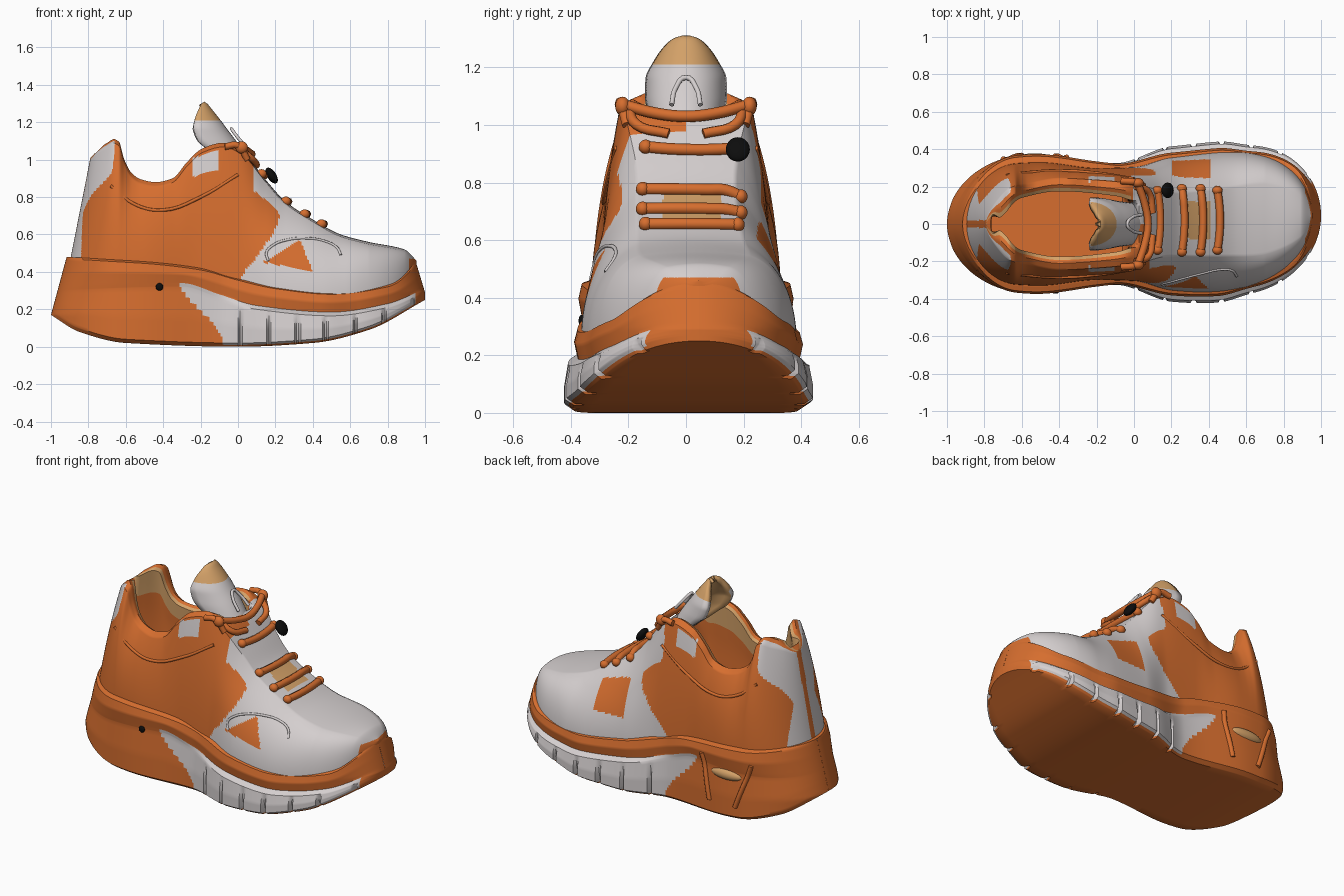
import bpy, bmesh, math
from mathutils import Vector
from mathutils.bvhtree import BVHTree

if "Cube" in bpy.data.objects:
    bpy.data.objects.remove(bpy.data.objects["Cube"])


def material(name, colour):
    mat = bpy.data.materials.new(name)
    mat.use_nodes = True
    mat.diffuse_color = (*colour, 1)
    mat.node_tree.nodes["Principled BSDF"].inputs["Base Color"].default_value = (*colour, 1)
    return mat


orange = material("orange", (.67, .155, .028))
white = material("soft white", (.66, .62, .62))
tan = material("tan", (.66, .36, .14))
black = material("black", (.004, .004, .004))
ORANGE, WHITE, TAN = range(3)


def curve(*knots):
    """Smooth, overshoot-free function through (position, value) knots."""
    def rise(i):
        (a, p), (b, q) = knots[i], knots[i + 1]
        return (q - p) / (b - a)

    def slope(i):
        if i == 0 or i == len(knots) - 1:
            return rise(max(i - 1, 0))
        a, b = rise(i - 1), rise(i)
        return 2 * a * b / (a + b) if a * b > 0 else 0

    def evaluate(x):
        if x <= knots[0][0]:
            return knots[0][1]
        for i in range(len(knots) - 1):
            (a, p), (b, q) = knots[i], knots[i + 1]
            if x <= b:
                t, d = (x - a) / (b - a), b - a
                s = 1 - t
                return (p * s * s * (1 + 2 * t) + q * t * t * (3 - 2 * t)
                        + d * s * t * (s * slope(i) - t * slope(i + 1)))
        return knots[-1][1]
    return evaluate


def step(a, b, x):
    t = min(max((x - a) / (b - a), 0), 1)
    return t * t * (3 - 2 * t)


def rounded(x, back, front, back_radius, front_radius):
    """Plan rounding factor that closes both ends of the shoe."""
    a = max(0, (back + back_radius - x) / back_radius)
    b = max(0, (x - front + front_radius) / front_radius)
    return math.sqrt(max(1 - a * a - b * b, 1e-6))


def finish(name, bm, mats, angle=40):
    bmesh.ops.remove_doubles(bm, verts=bm.verts, dist=.0006)
    bmesh.ops.recalc_face_normals(bm, faces=bm.faces)
    mesh = bpy.data.meshes.new(name)
    bm.to_mesh(mesh)
    bm.free()
    obj = bpy.data.objects.new(name, mesh)
    bpy.context.collection.objects.link(obj)
    for mat in mats:
        mesh.materials.append(mat)
    bpy.ops.object.select_all(action='DESELECT')
    obj.select_set(True)
    bpy.context.view_layer.objects.active = obj
    bpy.ops.object.shade_smooth_by_angle(angle=math.radians(angle))
    return obj


def loft(name, back, front, section, lean, paint, count=320):
    """Mirrored half sections (y, z) along x, bending toward the toe."""
    bm = bmesh.new()
    rows = []
    for i in range(count + 1):
        t = i / count
        x = back + (front - back) * (t - .9 * math.sin(math.tau * t) / math.tau)
        half = section(x)
        strip = half + [(-y, z) for y, z in half[-2::-1]]
        shift = .045 * step(.2, 1, x)
        rows.append([bm.verts.new((x + lean(x, z), y + shift, z)) for y, z in strip])
    last = len(rows[0]) - 1
    for r, s in zip(rows, rows[1:]):
        for j in range(last):
            face = bm.faces.new((r[j], r[j + 1], s[j + 1], s[j]))
            face.material_index = paint(face.calc_center_median(), min(j, last - 1 - j))
    obj = finish(name, bm, [orange, white, tan])
    return obj, BVHTree.FromPolygons([v.co for v in obj.data.vertices],
                                     [p.vertices for p in obj.data.polygons])


def densify(points, n):
    return [tuple(Vector(a).lerp(Vector(b), k / n)) for a, b in zip(points, points[1:])
            for k in range(n)] + [points[-1]]


# Sole: outsole, sidewall and the raised band
sole_width = curve((-1, .33), (-.8, .345), (-.52, .37), (-.1, .325), (.2, .415), (.45, .43), (.65, .395), (1, .385))
sole_bottom = curve((-1, .17), (-.85, .08), (-.6, .02), (0, 0), (.4, .02), (.7, .09), (1, .25))
band_bottom = curve((-1, .32), (-.3, .34), (-.1, .28), (.1, .22), (.5, .185), (.8, .23), (1, .31))
sole_top = curve((-1, .48), (-.5, .455), (-.2, .42), (0, .365), (.2, .32), (.5, .29), (.8, .33), (1, .45))


def sole_section(x):
    r = rounded(x, -1, 1, .37, .4)
    w, low, mid, top = sole_width(x) * r, sole_bottom(x), band_bottom(x), sole_top(x)
    notch = .035 * r if x > 0 and (x * 6.5) % 1 < .12 else 0
    slim = 1 - .09 * step(-.2, .2, x)
    return densify([(0, low), (w * .93 - notch, low), (w - notch, low + .02),
                    (w - notch * .6, low + (mid - low) * .45), (w * .97, mid - .02),
                    (w * slim * .98, mid), (w * slim * 1.01, mid + (top - mid) * .5),
                    (w * slim * .98, top - .01), (w * slim * .9, top), (0, top)], 6)


def paint_sole(c, j):
    under_band = 9 <= j < 30
    ahead = c.x > -.08 - .24 * step(.02, .36, c.z)
    return WHITE if under_band and ahead and c.x < .95 else ORANGE


def sole_lean(x, z):
    return .27 * max(z - .17, 0) * (1 - step(-1, -.6, x)) - .3 * max(z - .29, 0) * step(.8, 1, x)


sole, sole_surface = loft("sole", -1, 1, sole_section, sole_lean, paint_sole)

# Upper: outer walls, collar, lining and toe box in one shell
base_width = curve((-.9, .3), (-.5, .33), (-.2, .3), (0, .305), (.2, .355), (.45, .372), (.7, .35), (1, .34))
rim_height = curve((-.9, 1.01), (-.86, 1.05), (-.78, 1.08), (-.7, 1.1), (-.65, 1.085), (-.61, .99), (-.57, .92),
                   (-.52, .885), (-.44, .87), (-.35, .89), (-.27, .98), (-.19, 1.05), (-.08, 1.08), (.02, 1.04),
                   (.15, .89), (.25, .78), (.4, .68), (.55, .6), (.7, .56), (.89, .52), (.955, .46))
rim_width = curve((-.9, .18), (-.6, .21), (-.4, .245), (-.2, .235), (0, .215), (.2, .17), (.45, .18), (.7, .2))
mouth_width = curve((-.87, .005), (-.75, .06), (-.6, .14), (-.4, .175), (-.1, .15), (.05, .1))
fullness = curve((-.5, .6), (.1, .5), (.4, .6), (.7, .85))
WALL = 44


def upper_section(x):
    r = rounded(x, -.9, .955, .27, .38)
    w, rim, top = base_width(x) * r, rim_width(x) * r, rim_height(x)
    low, inner, edge = sole_top(x) - .03, min(mouth_width(x), rim_width(x) * r * .8), top - .012
    base, peak = Vector((w, low)), Vector((rim, edge))
    knee = Vector((w * .98, low + fullness(x) * (edge - low)))
    half = []
    for k in range(WALL):
        t = k / WALL
        half.append(tuple(base * (1 - t) ** 2 + knee * 2 * t * (1 - t) + peak * t * t))
    opened = step(-.88, -.8, x) * (1 - step(-.06, .03, x))
    floor = .5
    inside = densify([(rim, edge), ((rim + inner) / 2, top + .01), (inner, edge),
                      (inner + .015, (top + floor) / 2), (inner + .015, floor), (0, floor)], 4)
    for k, p in enumerate(inside):
        t = k / (len(inside) - 1)
        crown = Vector((rim * (1 - t), edge + .012 * (1 - (1 - t) ** 2)))
        half.append(tuple(crown.lerp(Vector(p), opened)))
    return half


quarter_edge = curve((.38, .02), (.55, .15), (.7, .22), (.76, .18), (.85, .08), (1.1, .1))
heel_edge = curve((.45, -.84), (.7, -.83), (.8, -.79), (.95, -.67), (1.07, -.66))


def paint_upper(c, j):
    if j >= WALL + 6 and -.8 < c.x < -.02:
        return TAN if j < WALL + 10 else ORANGE
    if c.x > .915 and c.z < .47:
        return ORANGE
    if .27 < c.x < .41 and -.08 < c.y < .12 and j > WALL:
        return TAN
    if c.x < heel_edge(c.z):
        return WHITE if abs(c.y) > .02 and j < WALL + 2 else ORANGE
    if -.24 < c.x < -.1 and .93 < c.z - .3 * (c.x + .17) < 1.03:
        return WHITE
    if c.y > 0:
        patch = .2 < c.x < .41 and .44 < c.z < .67 - .3 * (c.x - .19)
        return ORANGE if patch or c.x < quarter_edge(c.z) - .1 else WHITE
    flank = c.z > .45 - .2 * (c.x - .15) and c.z < .46 + .62 * (c.x - .15) and c.x < .4 - .4 * (c.z - .4)
    return ORANGE if flank or c.x < quarter_edge(c.z) else WHITE


upper, upper_surface = loft("upper", -.9, .955, upper_section,
                            lambda x, z: .2 * max(z - .45, 0) * (1 - step(-.92, -.58, x)), paint_upper)


def on_top(x, y, lift):
    hit = upper_surface.ray_cast(Vector((x, y, 2)), Vector((0, 0, -1)))[0]
    return Vector((x, y, (hit.z if hit else .9) + lift))


def on_side(surface, x, z, side):
    hit = surface.ray_cast(Vector((x, side, z)), Vector((0, -side, 0)))[0]
    return hit or Vector((x, side * .3, z))


def tube(name, points, radius, mat):
    data = bpy.data.curves.new(name, 'CURVE')
    data.dimensions = '3D'
    data.bevel_depth = radius
    data.bevel_resolution = 2
    data.resolution_u = 5
    data.use_fill_caps = True
    spline = data.splines.new('BEZIER')
    spline.bezier_points.add(len(points) - 1)
    for knot, p in zip(spline.bezier_points, points):
        knot.co = p
        knot.handle_left_type = knot.handle_right_type = 'AUTO'
    data.materials.append(mat)
    obj = bpy.data.objects.new(name, data)
    bpy.context.collection.objects.link(obj)


def blob(name, place, size, mat, tilt=0):
    bm = bmesh.new()
    bmesh.ops.create_uvsphere(bm, u_segments=20, v_segments=12, radius=1)
    obj = finish(name, bm, [mat], 80)
    obj.location, obj.scale, obj.rotation_euler.y = place, size, tilt


# Tongue: deeply cupped tab with a tan tip, tan lining and a pale inner patch
tongue_rows = [(.12, .86, .1, .03), (.04, 1.02, .13, .16), (-.01, 1.1, .145, .2), (-.055, 1.16, .143, .18),
               (-.1, 1.22, .115, .13), (-.14, 1.27, .08, .07), (-.165, 1.3, .045, .03), (-.18, 1.31, .015, 0)]
profile = [curve(*[(i, row[a]) for i, row in enumerate(tongue_rows)]) for a in range(4)]
bm = bmesh.new()
grid = []
for n in range(43):
    x, z, width, cup = [track(n / 6) for track in profile]
    grid.append([bm.verts.new((x - cup * t * t, width * math.sin(t * 1.4), z)) for t in [k / 8 - 1 for k in range(17)]])
for lower, higher in zip(grid, grid[1:]):
    for k in range(16):
        face = bm.faces.new((lower[k], lower[k + 1], higher[k + 1], higher[k]))
        face.material_index = int(face.calc_center_median().z > 1.21)
tongue = finish("tongue", bm, [white, tan, tan])
if tongue.data.polygons[0].normal.x < 0:
    tongue.data.flip_normals()
thick = tongue.modifiers.new("padding", 'SOLIDIFY')
thick.thickness = .035
thick.offset = -1
thick.material_offset = 1
blob("tongue_patch", (-.095, 0, 1.13), (.01, .07, .08), white, -.6)
tube("tongue_loop", [(.04, -.05, 1.07), (-.01, -.035, 1.13), (-.035, 0, 1.165), (-.01, .035, 1.13),
                     (.04, .05, 1.07)], .009, white)

# Laces: bars over the throat, side strands and the collar loop
for x, reach in ((.46, .16), (.37, .17), (.27, .17), (.14, .16)):
    spots = [on_top(x - .014 * (k / 3) ** 2, reach * k / 3 + .02, .012) for k in range(-3, 4)]
    tube("lace_bar", spots, .021, orange)
    for end in (spots[0], spots[-1]):
        blob("lace_knot", end, (.027, .024, .025), orange)
for side in (-1, 1):
    tube("lace_strand", [(.01, side * .2, 1.06), (.08, side * .17, 1.0), (.1, side * .06, .97)], .018, orange)
    tube("collar_lace", [(-.07, side * .23, 1.07), (0, side * .225, 1.075), (.05, side * .205, 1.0)], .018, orange)
    blob("collar_knot", (.02, side * .22, 1.065), (.033, .026, .033), orange)
tube("collar_loop", [(.02, -.22, 1.07), (.06, -.1, 1.04), (.075, 0, 1.03), (.06, .1, 1.04), (.02, .22, 1.07)],
     .02, orange)
blob("lace_tip", (.18, .18, .915), (.048, .042, .024), black, 1)

# Side trim: oval ridge, quarter seams, sole window with ribs, and plug
tube("oval_ridge", [on_side(upper_surface, .35 + .2 * math.cos(a / 2), .49 + .09 * math.sin(a / 2), -1)
                    for a in range(8)], .007, white)
for side in (-1, 1):
    tube("collar_seam", [on_side(upper_surface, x, z, side) for x, z in
                         ((-.68, .86), (-.55, .76), (-.4, .73), (-.2, .8), (0, .92))], .009, orange)
blob("sole_window", (-.53, .345, .285), (.11, .033, .035), tan)
for foot, head in ((-.6, -.7), (-.42, -.36)):
    tube("window_rib", [on_side(sole_surface, foot + (head - foot) * k / 4, .1 + .07 * k, 1)
                        for k in range(5)], .015, orange)
blob("sole_plug", (-.42, -.363, .32), (.02, .01, .02), black)
